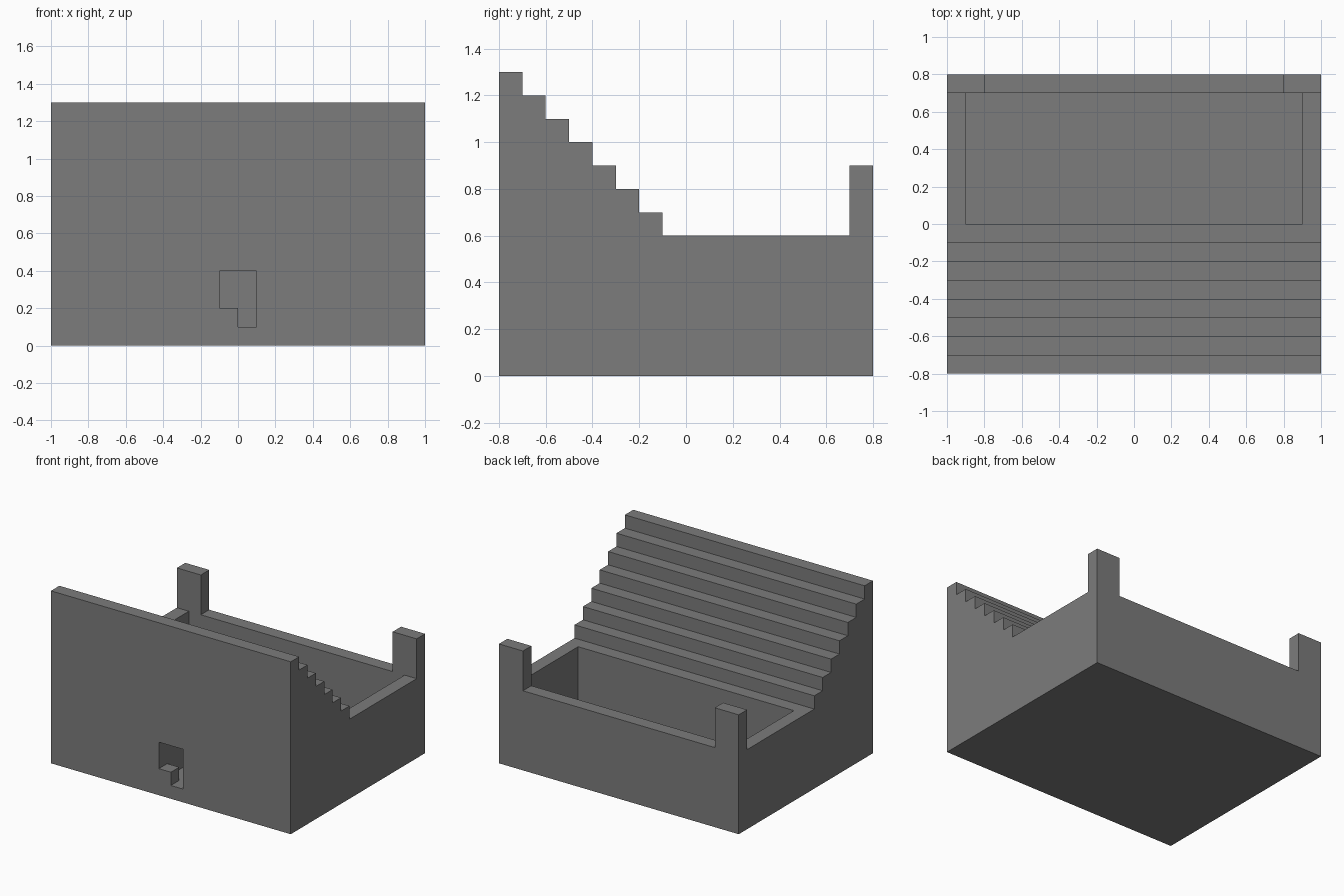
import bpy
import bmesh
from mathutils import Vector

cube = bpy.data.objects.get("Cube")
if cube:
    bpy.data.objects.remove(cube, do_unlink=True)

U = 0.1  # block size

stone = bpy.data.materials.new("grey stone")
stone.use_nodes = True
GREY = (0.2, 0.2, 0.2, 1)
stone.diffuse_color = GREY
stone.node_tree.nodes["Principled BSDF"].inputs["Base Color"].default_value = GREY


def extrude(name, points, offset):
    """Solid made by sweeping a flat outline along an offset."""
    bm = bmesh.new()
    face = bm.faces.new([bm.verts.new(p) for p in points])
    swept = bmesh.ops.extrude_face_region(bm, geom=[face])
    moved = [v for v in swept["geom"] if isinstance(v, bmesh.types.BMVert)]
    bmesh.ops.translate(bm, verts=moved, vec=Vector(offset))
    bmesh.ops.recalc_face_normals(bm, faces=bm.faces)
    mesh = bpy.data.meshes.new(name)
    bm.to_mesh(mesh)
    bm.free()
    mesh.materials.append(stone)
    obj = bpy.data.objects.new(name, mesh)
    bpy.context.scene.collection.objects.link(obj)
    return obj


def box(name, x0, x1, y0, y1, z0, z1):
    base = [(x0, y0, z0), (x1, y0, z0), (x1, y1, z0), (x0, y1, z0)]
    return extrude(name, base, (0, 0, z1 - z0))


def carve(obj, cutter):
    """Subtract the cutter, bake the result and drop the cutter."""
    mod = obj.modifiers.new("carve", "BOOLEAN")
    mod.operation = "DIFFERENCE"
    mod.solver = "EXACT"
    mod.object = cutter
    cutter.hide_render = True
    bpy.context.view_layer.update()
    graph = bpy.context.evaluated_depsgraph_get()
    mesh = bpy.data.meshes.new_from_object(obj.evaluated_get(graph))
    obj.modifiers.clear()
    obj.data = mesh
    bpy.data.objects.remove(cutter, do_unlink=True)


# Side outline: stepped seating at the front, low walls, tall back wall
outline = [(-0.8, 0)]
for i in range(7):
    y, z = -0.8 + i * U, 1.3 - i * U
    outline += [(y, z), (y + U, z)]
outline += [(-0.1, 0.6), (0.7, 0.6), (0.7, 0.9), (0.8, 0.9), (0.8, 0)]
body = extrude("stepped_body", [(-1, y, z) for y, z in outline], (2, 0, 0))

# Open basin behind the steps
carve(body, box("basin_cutter", -0.9, 0.9, 0, 0.7, 0.1, 1))

# Lowered back wall, leaving a post at each corner
carve(body, box("back_gap_cutter", -0.8, 0.8, 0.65, 0.9, 0.6, 1))

# Stepped doorway in the front and the small chamber behind it
door = [(-0.1, 0.4), (-0.1, 0.2), (0, 0.2), (0, 0.1), (0.1, 0.1), (0.1, 0.4)]
carve(body, box("chamber_cutter", -0.1, 0.1, -0.7, -0.4, 0.1, 0.4))
carve(body, extrude("door_cutter", [(x, -0.9, z) for x, z in door], (0, 0.2, 0)))
